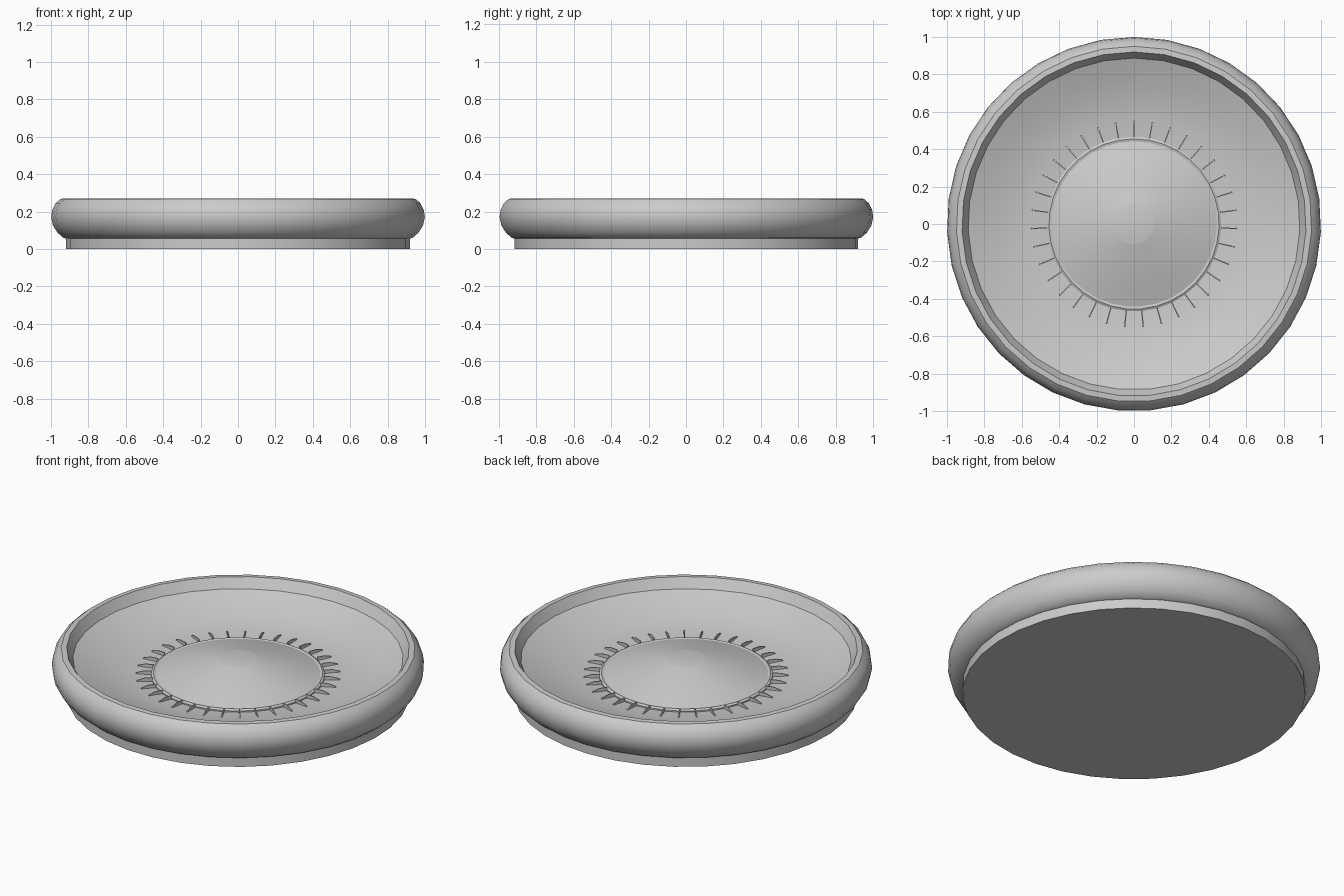
import bpy, bmesh, math

if "Cube" in bpy.data.objects:
    bpy.data.objects.remove(bpy.data.objects["Cube"])

SEG = 35  # sides of the round body, also the number of fins


def finish(name, bm, angle=35):
    mesh = bpy.data.meshes.new(name)
    bm.to_mesh(mesh)
    bm.free()
    ob = bpy.data.objects.new(name, mesh)
    bpy.context.collection.objects.link(ob)
    bpy.ops.object.select_all(action='DESELECT')
    ob.select_set(True)
    bpy.context.view_layer.objects.active = ob
    bpy.ops.object.shade_smooth_by_angle(angle=math.radians(angle))
    return ob


def lathe(name, profile, cap_start=False, cap_end=False):
    """Spin (radius, z) points round z, running from outside-bottom to inside-top."""
    bm = bmesh.new()
    rings = []
    for r, z in profile:
        rings.append([bm.verts.new((r * math.cos(a), r * math.sin(a), z))
                      for a in (math.pi / 2 + j * math.tau / SEG for j in range(SEG))])
    for lo, hi in zip(rings, rings[1:]):
        for j in range(SEG):
            k = (j + 1) % SEG
            bm.faces.new((lo[j], lo[k], hi[k], hi[j]))
    if cap_start:
        bm.faces.new(rings[0][::-1])
    if cap_end:
        bm.faces.new(rings[-1])
    return finish(name, bm)


# foot under the rim, with closed underside
lathe("foot", [(0.92, 0), (0.92, 0.056)], cap_start=True)

# rounded outer rim
lathe("rim", [(0.92, 0.056), (0.935, 0.06), (0.965, 0.086), (0.99, 0.125), (1.0, 0.17),
              (0.994, 0.21), (0.976, 0.245), (0.95, 0.268)])

# flat lip and sloped inner wall
lathe("lip", [(0.95, 0.268), (0.92, 0.27)])
lathe("inner_wall", [(0.92, 0.27), (0.887, 0.213)])

# dished basin
lathe("basin", [(0.887, 0.213), (0.80, 0.18), (0.72, 0.154), (0.64, 0.133),
                (0.56, 0.119), (0.46, 0.112)])

# raised ring around the dome
lathe("ring", [(0.467, 0.108), (0.467, 0.12), (0.455, 0.127), (0.442, 0.124)])

# shallow central dome and flat cap
lathe("dome", [(0.442, 0.124), (0.33, 0.158), (0.22, 0.19), (0.11, 0.215)])
lathe("dome_cap", [(0.11, 0.215), (0.108, 0.2155)], cap_end=True)

# thin radial fins around the ring
bm = bmesh.new()
side = [(0.555, 0.115), (0.545, 0.124), (0.51, 0.134), (0.465, 0.134), (0.465, 0.108)]
for i in range(SEG):
    a = math.pi / 2 + i * math.tau / SEG
    c, s = math.cos(a), math.sin(a)
    left, right = ([bm.verts.new((r * c - t * s, r * s + t * c, z)) for r, z in side]
                   for t in (0.003, -0.003))
    bm.faces.new(left)
    bm.faces.new(right[::-1])
    for j in range(len(side)):
        k = (j + 1) % len(side)
        bm.faces.new((left[k], left[j], right[j], right[k]))
bmesh.ops.recalc_face_normals(bm, faces=bm.faces)
finish("fins", bm)
